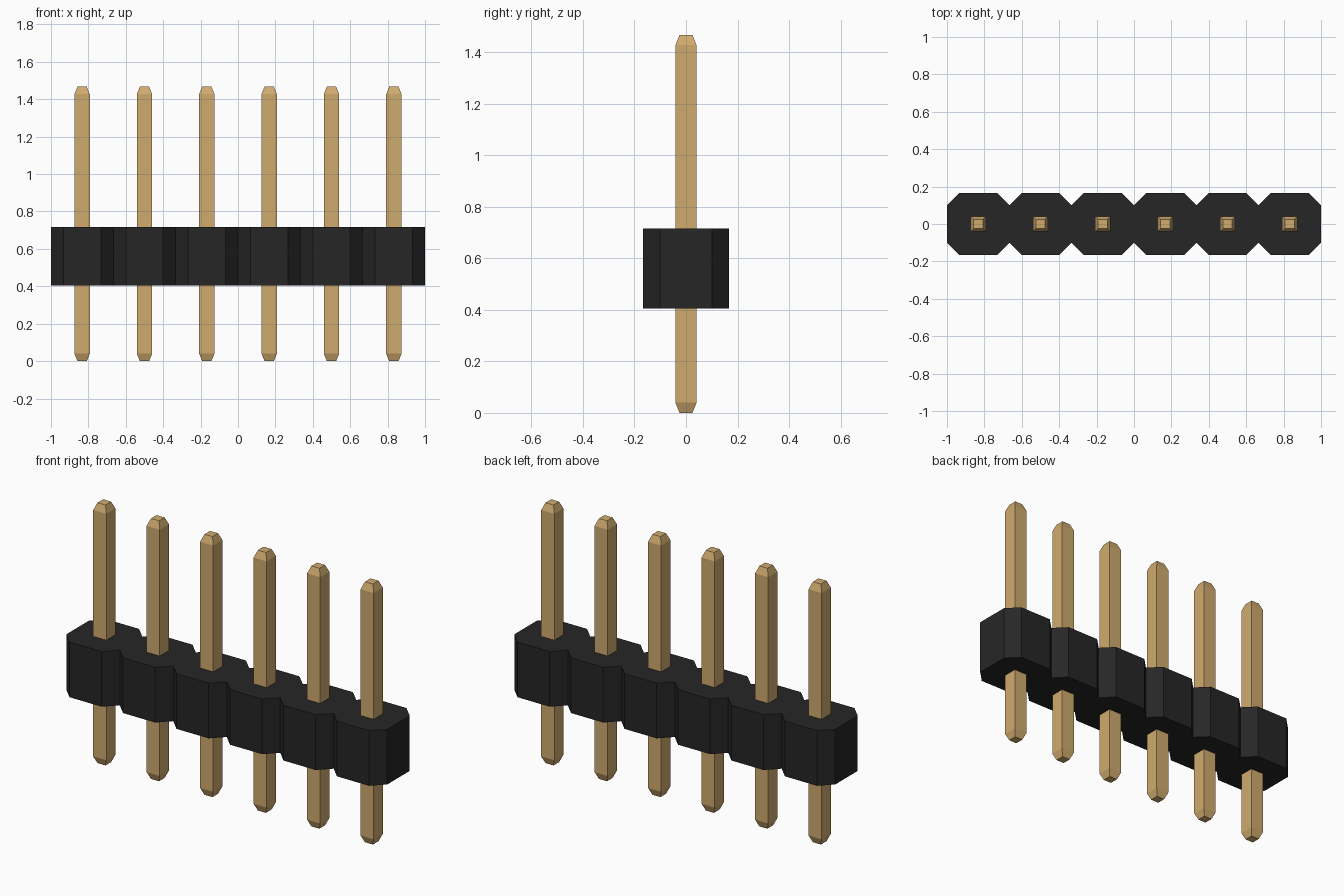
import bpy
import bmesh

cube = bpy.data.objects.get("Cube")
if cube:
    bpy.data.objects.remove(cube, do_unlink=True)

COUNT = 6
PITCH = 2 / COUNT
HALF = PITCH / 2                  # half width of one housing cell
FLAT = 0.10                       # half length of each cell's flat side
BODY_Z = (0.405, 0.716)
PIN_R, TIP_R, TIP_H, PIN_TOP = 0.041, 0.025, 0.04, 1.467


def make_material(name, srgb, roughness, metallic=0.0):
    linear = [((c / 255 + 0.055) / 1.055) ** 2.4 for c in srgb] + [1.0]
    mat = bpy.data.materials.new(name)
    mat.use_nodes = True
    mat.diffuse_color = linear
    bsdf = mat.node_tree.nodes["Principled BSDF"]
    bsdf.inputs["Base Color"].default_value = linear
    bsdf.inputs["Roughness"].default_value = roughness
    bsdf.inputs["Metallic"].default_value = metallic
    return mat


def loft(name, rings, mat):
    """Skin a closed solid through rings of equal point count."""
    bm = bmesh.new()
    loops = [[bm.verts.new(p) for p in ring] for ring in rings]
    n = len(loops[0])
    for low, high in zip(loops, loops[1:]):
        for i in range(n):
            j = (i + 1) % n
            bm.faces.new((low[i], low[j], high[j], high[i]))
    bm.faces.new(loops[0][::-1])
    bm.faces.new(loops[-1])
    bmesh.ops.recalc_face_normals(bm, faces=bm.faces)
    mesh = bpy.data.meshes.new(name)
    bm.to_mesh(mesh)
    bm.free()
    mesh.materials.append(mat)
    obj = bpy.data.objects.new(name, mesh)
    bpy.context.collection.objects.link(obj)
    return obj


black = make_material("black plastic", (38, 38, 38), 0.6)
gold = make_material("gold metal", (208, 171, 110), 0.5)
centres = [(i - (COUNT - 1) / 2) * PITCH for i in range(COUNT)]

# Housing: a row of joined octagonal cells, outlined front edge then back edge
front = [(-1.0, -FLAT)]
for x in centres:
    front += [(x - FLAT, -HALF), (x + FLAT, -HALF), (x + HALF, -FLAT)]
outline = front + [(x, -y) for x, y in reversed(front)]
loft("housing", [[(x, y, z) for x, y in outline] for z in BODY_Z], black)

# Pins: square posts with tapered tips at both ends
profile = [(TIP_R, 0), (PIN_R, TIP_H), (PIN_R, PIN_TOP - TIP_H), (TIP_R, PIN_TOP)]
corners = [(-1, -1), (1, -1), (1, 1), (-1, 1)]
for i, x in enumerate(centres):
    rings = [[(sx * r, sy * r, z) for sx, sy in corners] for r, z in profile]
    pin = loft(f"pin_{i + 1}", rings, gold)
    pin.location.x = x
